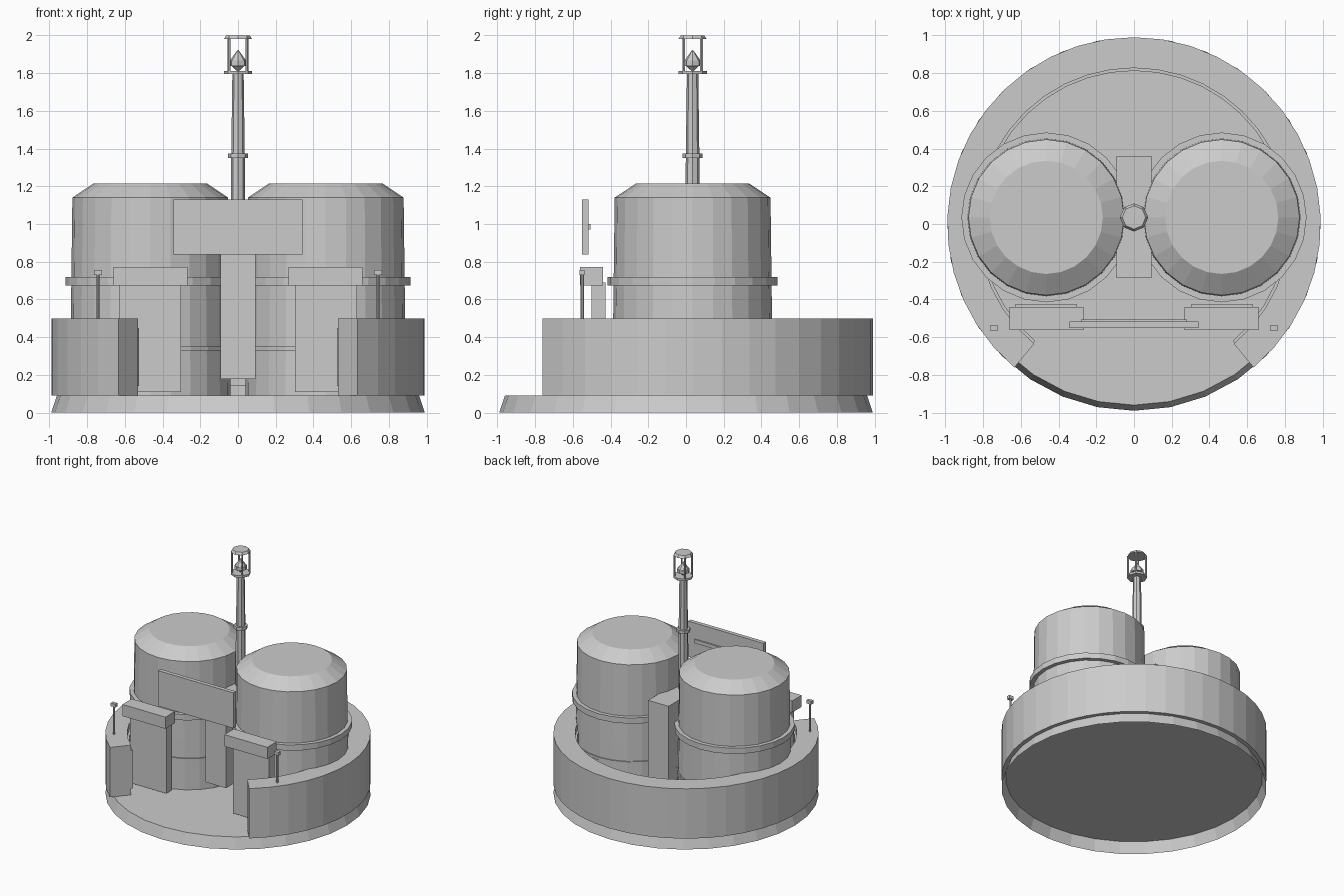
import bpy, bmesh, math

if "Cube" in bpy.data.objects:
    bpy.data.objects.remove(bpy.data.objects["Cube"])

grey = bpy.data.materials.new("plain grey")
grey.diffuse_color = (0.6, 0.6, 0.6, 1)
grey.use_nodes = True
grey.node_tree.nodes["Principled BSDF"].inputs["Base Color"].default_value = grey.diffuse_color


def finish(name, bm):
    bmesh.ops.recalc_face_normals(bm, faces=bm.faces[:])
    mesh = bpy.data.meshes.new(name)
    bm.to_mesh(mesh)
    bm.free()
    mesh.materials.append(grey)
    ob = bpy.data.objects.new(name, mesh)
    bpy.context.collection.objects.link(ob)
    return ob


def box(name, x, y, z):
    """Box from (min, max) pairs."""
    bm = bmesh.new()
    bmesh.ops.create_cube(bm, size=1)
    for v in bm.verts:
        v.co = [lo + (c + 0.5) * (hi - lo) for c, (lo, hi) in zip(v.co, (x, y, z))]
    return finish(name, bm)


def turned(name, profile, sides, cx=0.0, cy=0.0, bottom=True, top=True):
    """Shape turned around a vertical axis from (radius, z) points."""
    bm = bmesh.new()
    rings = []
    for r, z in profile:
        rings.append([bm.verts.new((cx + r * math.cos(2 * math.pi * i / sides),
                                    cy + r * math.sin(2 * math.pi * i / sides), z))
                      for i in range(sides)])
    for a, b in zip(rings, rings[1:]):
        for i in range(sides):
            j = (i + 1) % sides
            bm.faces.new((a[i], a[j], b[j], b[i]))
    if bottom:
        bm.faces.new(rings[0])
    if top:
        bm.faces.new(rings[-1])
    return finish(name, bm)


def band(name, r_in, r_out, z0, z1, sides, cx, cy):
    """Hoop around a tank, open in the middle."""
    return turned(name, [(r_in, z0), (r_out, z0), (r_out, z1), (r_in, z1)],
                  sides, cx, cy, bottom=False, top=False)


def arc_wall(name, r_in, r_out, z0, z1, start, end, steps):
    """Solid curved wall between two angles in degrees."""
    bm = bmesh.new()
    section = [(r_in, z0), (r_out, z0), (r_out, z1), (r_in, z1)]
    rows = []
    for i in range(steps + 1):
        a = math.radians(start + (end - start) * i / steps)
        rows.append([bm.verts.new((r * math.cos(a), r * math.sin(a), z)) for r, z in section])
    for p, q in zip(rows, rows[1:]):
        for k in range(4):
            m = (k + 1) % 4
            bm.faces.new((p[k], p[m], q[m], q[k]))
    bm.faces.new(rows[0])
    bm.faces.new(rows[-1])
    return finish(name, bm)


CY = 0.035   # tanks and mast share this line
SIDES = 24   # sides of each tank

# Round base, open underneath, and the curved wall, open at the front
turned("base", [(0.99, 0), (0.96, 0.09)], 32, bottom=False)
arc_wall("outer_wall", 0.827, 0.99, 0.09, 0.50, -50.2, 230.2, 32)
arc_wall("wall_liner", 0.812, 0.829, 0.14, 0.45, -49.8, 229.8, 32)

for s, side in ((-1, "left"), (1, "right")):
    def span(a, b):
        return tuple(sorted((s * a, s * b)))
    # Tank with chamfered top and two bands
    cx = s * 0.465
    turned(side + "_tank", [(0.426, 0.09), (0.421, 0.5), (0.413, 1.14), (0.30, 1.215)],
           SIDES, cx, CY, bottom=False)
    band(side + "_tank_upper_band", 0.417, 0.45, 0.673, 0.72, SIDES, cx, CY)
    band(side + "_tank_lower_band", 0.421, 0.431, 0.328, 0.35, SIDES, cx, CY)
    # Doorway slab and its lintel
    box(side + "_door_slab", span(0.303, 0.632), (-0.50, -0.428), (0.11, 0.69))
    box(side + "_lintel", span(0.268, 0.66), (-0.561, -0.439), (0.675, 0.771))
    # Lamp post on the wall end
    turned(side + "_post", [(0.008, 0.5), (0.008, 0.735)], 8, s * 0.743, -0.55)
    box(side + "_post_lamp", span(0.722, 0.764), (-0.564, -0.537), (0.73, 0.757))

# Central block between the tanks
box("central_block", (-0.093, 0.093), (-0.287, 0.36), (0.178, 0.88))

# Sign board with rear rail
box("sign_board", (-0.343, 0.343), (-0.55, -0.517), (0.838, 1.13))
box("sign_rail", (-0.28, 0.28), (-0.518, -0.506), (0.97, 1.0))

# Mast standing on the block, collar and lantern
turned("mast", [(0.038, 0.87), (0.038, 1.2), (0.030, 1.80)], 8, 0, CY)
turned("mast_collar", [(0.053, 1.35), (0.053, 1.375)], 8, 0, CY)
turned("lantern_floor", [(0.075, 1.795), (0.075, 1.812)], 8, 0, CY)
turned("lantern_roof", [(0.075, 1.98), (0.062, 2.0)], 8, 0, CY)
turned("lantern_bulb", [(0.004, 1.81), (0.042, 1.845), (0.042, 1.868), (0.002, 1.923)], 8, 0, CY)
band("lantern_bulb_ring", 0.036, 0.047, 1.838, 1.866, 8, 0, CY)
for i in range(4):
    a = math.radians(45 + 90 * i)
    turned("lantern_post_%d" % (i + 1), [(0.008, 1.81), (0.008, 1.985)], 6,
           0.067 * math.cos(a), CY + 0.067 * math.sin(a))
